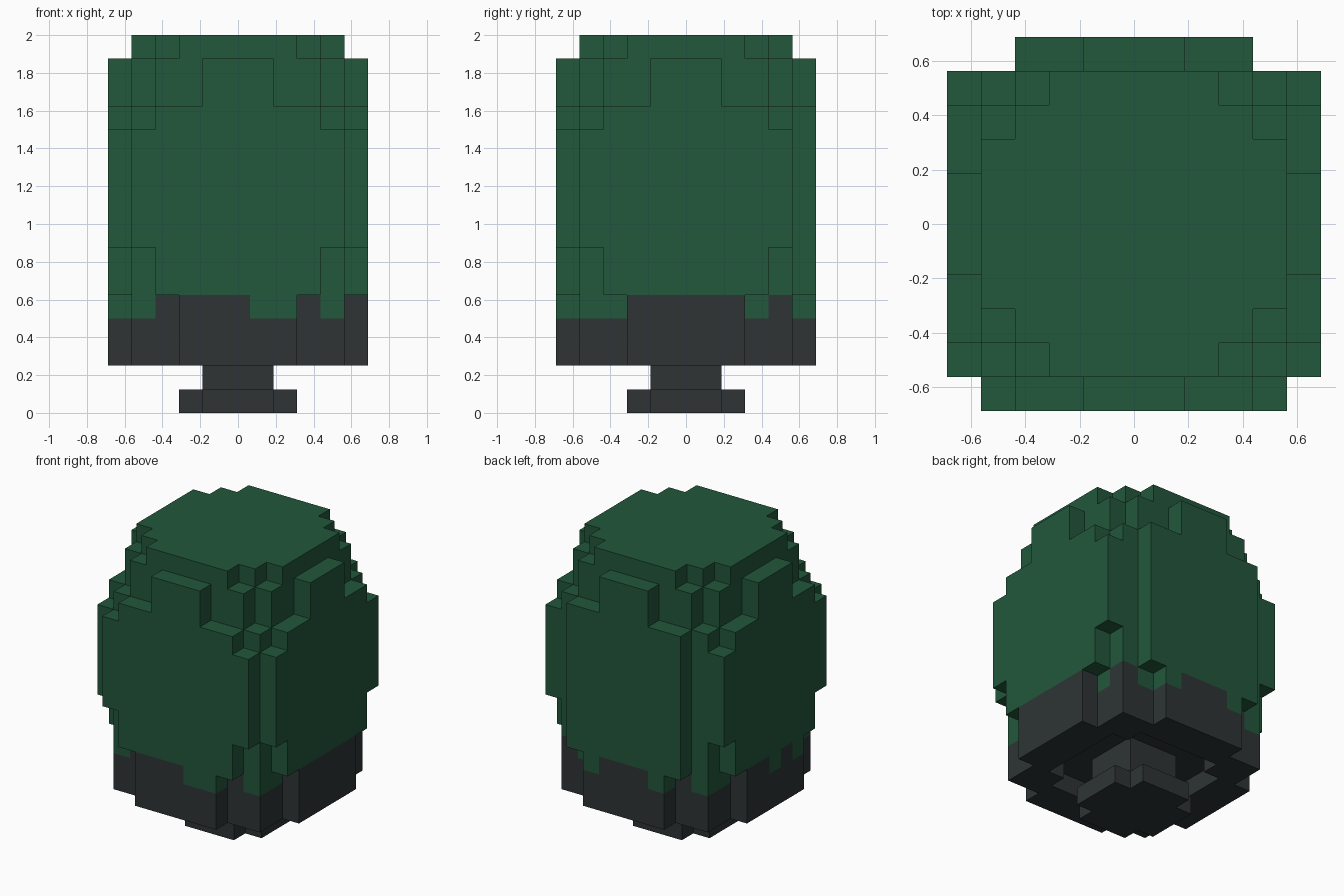
import bpy
import bmesh
from mathutils import Vector

cube = bpy.data.objects.get("Cube")
if cube:
    bpy.data.objects.remove(cube, do_unlink=True)

U = 0.125  # edge of one block


def make_material(name, rgb):
    mat = bpy.data.materials.new(name)
    mat.use_nodes = True
    mat.diffuse_color = (*rgb, 1)
    bsdf = mat.node_tree.nodes["Principled BSDF"]
    bsdf.inputs["Base Color"].default_value = (*rgb, 1)
    bsdf.inputs["Roughness"].default_value = 0.8
    return mat


GREEN = make_material("deep green", (0.0160, 0.0953, 0.0437))
DARK = make_material("charcoal", (0.0273, 0.0343, 0.0356))


def block(rx, ry, z0, z1):
    """Cells of a centred block reaching rx, ry cells from the axis."""
    return {(x, y, z) for x in range(-rx, rx + 1)
            for y in range(-ry, ry + 1) for z in range(z0, z1 + 1)}


def build(name, cells, is_green):
    """Skin a set of cells with only their exposed faces."""
    bm = bmesh.new()
    for cell in sorted(cells):
        centre = Vector(cell) + Vector((0, 0, 0.5))
        for axis in range(3):
            for sign in (-1, 1):
                n = Vector((0, 0, 0))
                n[axis] = sign
                if tuple(int(c + d) for c, d in zip(cell, n)) in cells:
                    continue
                a = Vector((0, 0, 0))
                a[(axis + 1) % 3] = 0.5
                b = n.cross(a)
                mid = centre + n * 0.5
                ring = (mid - a - b, mid + a - b, mid + a + b, mid - a + b)
                face = bm.faces.new([bm.verts.new(p * U) for p in ring])
                face.material_index = 0 if is_green(cell) else 1
    bmesh.ops.remove_doubles(bm, verts=bm.verts, dist=U * 0.01)
    mesh = bpy.data.meshes.new(name)
    bm.to_mesh(mesh)
    bm.free()
    mesh.materials.append(GREEN)
    mesh.materials.append(DARK)
    obj = bpy.data.objects.new(name, mesh)
    bpy.context.collection.objects.link(obj)
    return obj


# Core: square column with notched upper corners and a stepped round cap
body = {(x, y, z) for x, y, z in block(4, 4, 2, 14)
        if z < 13 or abs(x) + abs(y) < 8}
body |= {c for c in block(4, 4, 15, 15) if abs(c[0]) + abs(c[1]) <= 6}

# Hollow under the body around the stem
body -= {c for c in block(3, 3, 2, 2) if abs(c[0]) + abs(c[1]) < 6}

# Bulging plates on the four sides: (half width, first layer, last layer)
STEPS = [(2, 2, 4), (3, 5, 6), (4, 7, 11), (3, 12, 12), (1, 13, 14)]
for width, low, high in STEPS:
    for z in range(low, high + 1):
        for i in range(-width, width + 1):
            body |= {(-5, i, z), (5, i, z), (i, -5, z)}
            if abs(i) < 4:
                body.add((i, 5, z))

# Columns where the green hangs one block lower
DRIPS = {(1, -5), (2, -5), (-4, -4), (4, -4), (4, -3), (4, 3), (3, 4),
         (2, 5), (-2, 5), (-4, 4), (-4, 3), (-5, 0), (-5, -2)}


def body_green(cell):
    return cell[2] > 4 or (cell[2] == 4 and cell[:2] in DRIPS)


build("body", body, body_green)

# Stem and foot
build("stem", block(1, 1, 1, 2), lambda c: False)
foot = {c for c in block(2, 2, 0, 0) if abs(c[0]) + abs(c[1]) < 4}
build("foot", foot, lambda c: False)
